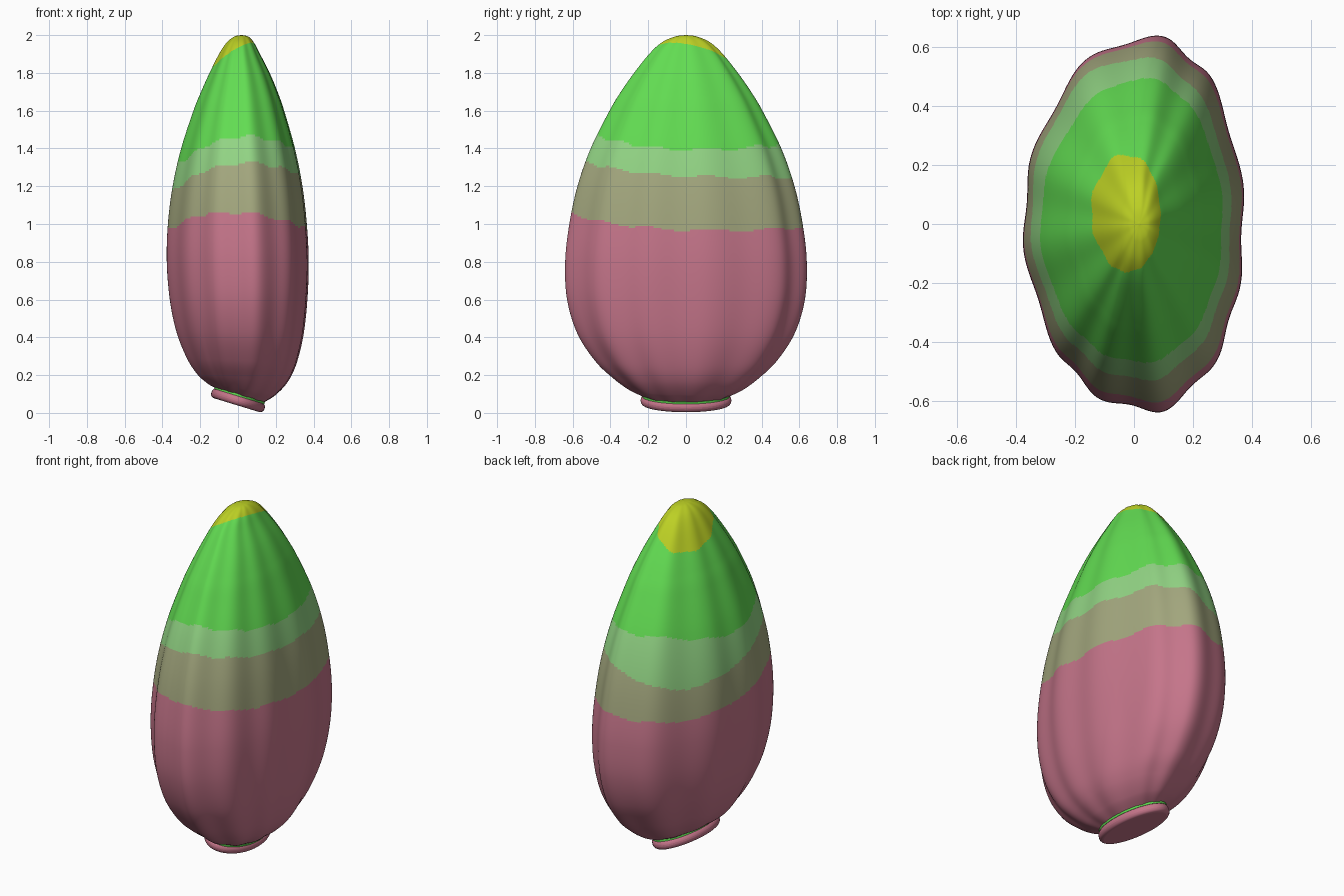
import bpy, bmesh, math
from mathutils import Matrix

if "Cube" in bpy.data.objects:
    bpy.data.objects.remove(bpy.data.objects["Cube"])


def srgb(r, g, b):
    return tuple(((v / 255 + 0.055) / 1.055) ** 2.4 if v > 10 else v / 3295 for v in (r, g, b)) + (1,)


def material(name, *rgb):
    m = bpy.data.materials.new(name)
    m.diffuse_color = srgb(*rgb)
    m.use_nodes = True
    m.node_tree.nodes["Principled BSDF"].inputs["Base Color"].default_value = m.diffuse_color
    return m


PINK = material("dusty pink", 197, 117, 138)
OLIVE = material("olive beige", 163, 167, 126)
PALE = material("pale green", 146, 212, 132)
GREEN = material("bright green", 98, 220, 82)
YELLOW = material("yellow green", 188, 208, 36)

# body rings: left x, left z, right x, right z, half depth in y
ROWS = [(-.125, .135, .137, .055, .23), (-.16, .155, .20, .095, .30), (-.215, .205, .265, .165, .385),
        (-.27, .29, .31, .26, .48), (-.325, .43, .347, .41, .575), (-.36, .6, .368, .6, .63),
        (-.376, .8, .375, .8, .64), (-.37, 1, .365, 1, .618), (-.345, 1.2, .342, 1.2, .575),
        (-.30, 1.4, .302, 1.4, .505), (-.235, 1.6, .245, 1.6, .405), (-.195, 1.7, .21, 1.7, .345),
        (-.15, 1.8, .168, 1.8, .275), (-.10, 1.9, .117, 1.9, .195), (-.06, 1.96, .085, 1.96, .13),
        (-.02, 1.992, .055, 1.992, .06), (.015, 2, .021, 2, .004)]
RIBS = [11, 50, 79, 122, 160, 187, 222, 245, 280, 315, 342, 371]  # rib crest angles
SEG, SUB = 180, 20


def scallop(deg):
    """0 on a rib crest, up to 1 in the valley between two ribs."""
    if deg < RIBS[0]:
        deg += 360
    for a, b in zip(RIBS, RIBS[1:]):
        if a <= deg <= b:
            return math.sin(math.pi * (deg - a) / (b - a)) ** 2 * min(1, (b - a) / 33)
    return 0


def spline(i, t):
    p = [ROWS[max(0, min(len(ROWS) - 1, i + k))] for k in (-1, 0, 1, 2)]
    return [0.5 * (2 * b + (c - a) * t + (2 * a - 5 * b + 4 * c - d) * t * t
                   + (3 * b - a - 3 * c + d) * t ** 3) for a, b, c, d in zip(*p)]


def colour_index(p, t):
    """Colour bands follow tilted, slightly wavy height lines."""
    c, s = math.cos(t), math.sin(t)
    if p.z > 1.9 + 0.6 * p.x - 0.21 * p.y:
        return 4
    d = math.cos(t - math.radians(135))   # 1 at back left, -1 at front right
    wave = 0.018 * (0.5 - scallop(math.degrees(t) % 360)) - 0.033 * max(0, -d) ** 2
    lines = [(1.0, .01, .05, .026, -.02), (1.2525, .05, .055, .033, -.06), (1.40, .05, .04, .04, .05)]
    return sum(p.z > z + a * c - b * s - e * math.cos(2 * t) + wave + g * max(0, d) ** 4
               for z, a, b, e, g in lines)


# ribbed seed body
bm = bmesh.new()
rings = []
samples = [spline(i, k / SUB) for i in range(len(ROWS) - 1) for k in range(SUB)] + [ROWS[-1]]
for xl, zl, xr, zr, yh in samples:
    ring = []
    for j in range(SEG):
        t = 2 * math.pi * j / SEG
        f = 1.01 - 0.042 * scallop(360 * j / SEG)
        u = f * math.cos(t)
        bow = 0.036 * (yh / 0.64) ** 2 * math.sin(t) ** 2   # widest point sits right of centre
        ring.append(bm.verts.new(((xl + xr) / 2 + u * (xr - xl) / 2 + bow, f * yh * math.sin(t),
                                  (zl + zr) / 2 + u * (zr - zl) / 2)))
    rings.append(ring)
for a, b in zip(rings, rings[1:]):
    for j in range(SEG):
        k = (j + 1) % SEG
        face = bm.faces.new((a[j], a[k], b[k], b[j]))
        face.material_index = colour_index(face.calc_center_median(), 2 * math.pi * (j + .5) / SEG)
        face.smooth = True
bm.faces.new(rings[-1]).material_index = 4
bm.faces.new(rings[0][::-1])
mesh = bpy.data.meshes.new("seed_body")
bm.to_mesh(mesh)
bm.free()
for m in (PINK, OLIVE, PALE, GREEN, YELLOW):
    mesh.materials.append(m)
bpy.context.collection.objects.link(bpy.data.objects.new("seed_body", mesh))


# tilted base disc and the thin green seam above it
def tilted_disc(name, rx, ry, depth, offset, bevel, mat):
    bpy.ops.mesh.primitive_cylinder_add(vertices=72, radius=1, depth=1)
    ob = bpy.context.object
    ob.name = name
    ob.data.transform(Matrix.Translation((0, 0, 0.066)) @ Matrix.Rotation(math.radians(17), 4, 'Y')
                      @ Matrix.Translation((0, 0, offset)) @ Matrix.Diagonal((rx, ry, depth, 1)))
    ob.data.materials.append(mat)
    if bevel:
        mod = ob.modifiers.new("rounded rim", 'BEVEL')
        mod.width, mod.segments = bevel, 4
    bpy.ops.object.shade_smooth_by_angle(angle=math.radians(40))


tilted_disc("base_disc", .147, .24, .052, 0, .022, PINK)
tilted_disc("base_seam", .139, .232, .012, .028, 0, GREEN)
